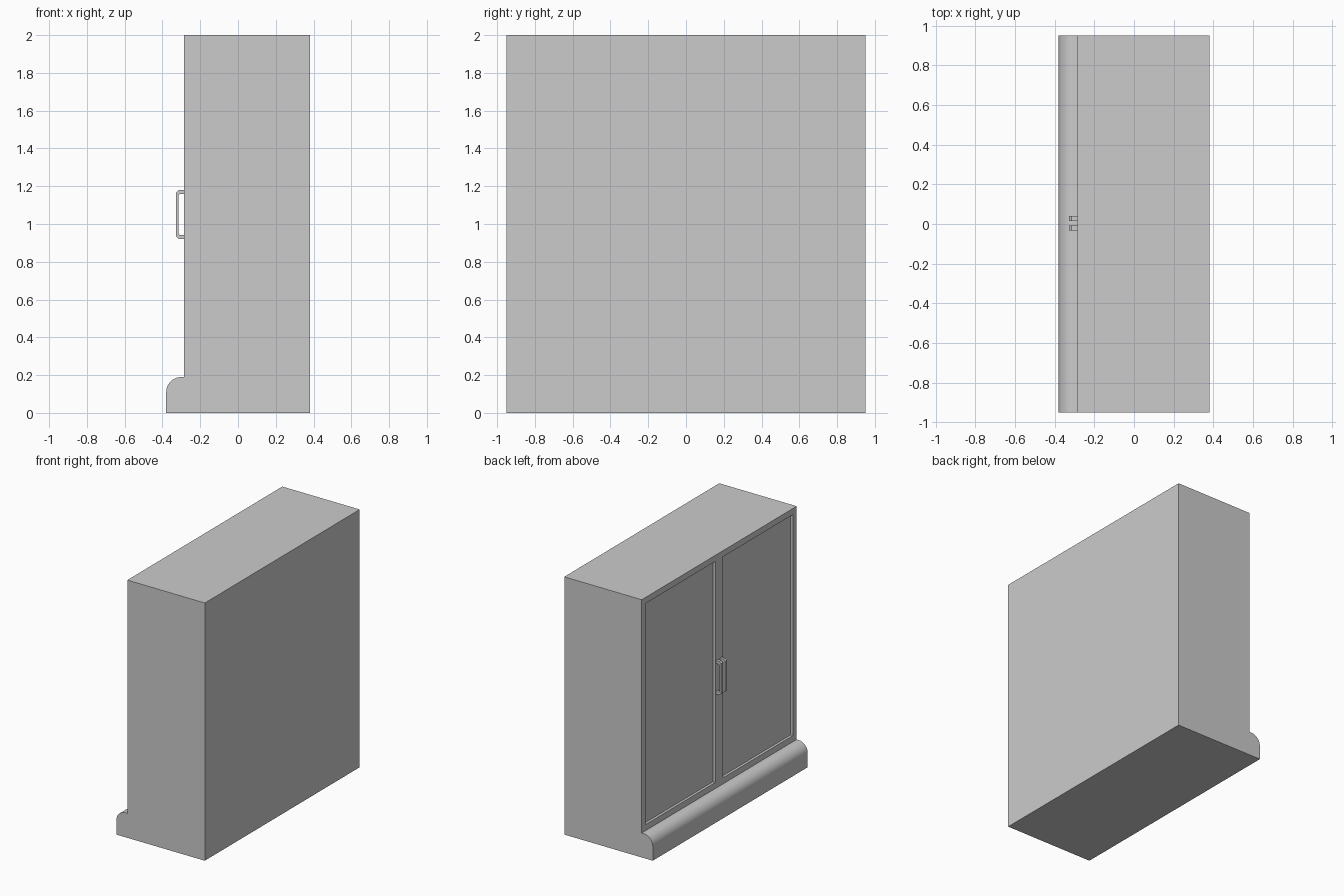
import bpy, bmesh, math
from mathutils import Vector

if "Cube" in bpy.data.objects:
    bpy.data.objects.remove(bpy.data.objects["Cube"])

FRONT, BACK, HALF, TOP = -0.285, 0.38, 0.95, 2.0
PLINTH_X, PLINTH_Z, R = -0.38, 0.19, 0.08
FRAME, RECESS = 0.0475, 0.02


def extrude_profile(pts, y0, y1):
    """Closed x-z outline extruded along y into a solid bmesh."""
    bm = bmesh.new()
    face = bm.faces.new([bm.verts.new((x, y0, z)) for x, z in pts])
    ext = bmesh.ops.extrude_face_region(bm, geom=[face])["geom"]
    moved = [g for g in ext if isinstance(g, bmesh.types.BMVert)]
    bmesh.ops.translate(bm, verts=moved, vec=(0, y1 - y0, 0))
    bmesh.ops.recalc_face_normals(bm, faces=bm.faces)
    return bm


def finish(bm, name):
    mesh = bpy.data.meshes.new(name)
    bm.to_mesh(mesh)
    bm.free()
    obj = bpy.data.objects.new(name, mesh)
    bpy.context.collection.objects.link(obj)
    bpy.ops.object.select_all(action='DESELECT')
    obj.select_set(True)
    bpy.context.view_layer.objects.active = obj
    bpy.ops.object.shade_smooth_by_angle(angle=math.radians(30))
    return obj


# Cabinet body with rounded plinth, one continuous side profile
steps = 12
arc = [(PLINTH_X + R - R * math.cos(a), PLINTH_Z - R + R * math.sin(a))
       for a in (math.pi / 2 * i / steps for i in range(steps + 1))]
outline = [(PLINTH_X, 0)] + arc + [(FRONT, PLINTH_Z), (FRONT, TOP), (BACK, TOP), (BACK, 0)]
bm = extrude_profile(outline, -HALF, HALF)

# Split the door face at the middle, then sink one panel into each half
front = [f for f in bm.faces
         if f.normal.x < -0.99 and abs(f.calc_center_median().x - FRONT) < 1e-4]
bmesh.ops.bisect_plane(bm, geom=front + list({e for f in front for e in f.edges})
                       + list({v for f in front for v in f.verts}),
                       plane_co=(0, 0, 0), plane_no=(0, 1, 0))
bm.normal_update()
doors = [f for f in bm.faces
         if f.normal.x < -0.99 and abs(f.calc_center_median().x - FRONT) < 1e-4]
bmesh.ops.inset_individual(bm, faces=doors, thickness=FRAME, depth=0, use_even_offset=True)
panels = bmesh.ops.extrude_discrete_faces(bm, faces=doors)["faces"]
bmesh.ops.translate(bm, verts=list({v for f in panels for v in f.verts}),
                    vec=Vector((RECESS, 0, 0)))
finish(bm, "cabinet_body")

# Chamfered bracket handles on the centre stile
X, INNER, C, CI = -0.328, -0.314, 0.014, 0.006
upper = [(FRONT, 1.18), (X + C, 1.18), (X, 1.18 - C)]
upper_in = [(INNER, 1.158 - CI), (INNER + CI, 1.158), (FRONT, 1.158)]


def flip(pts):
    return [(x, 2.1 - z) for x, z in reversed(pts)]


handle = upper + flip(upper) + flip(upper_in) + upper_in
for name, y in (("left_handle", 0.0275), ("right_handle", -0.0205)):
    finish(extrude_profile(handle, y - 0.0125, y + 0.0125), name)
